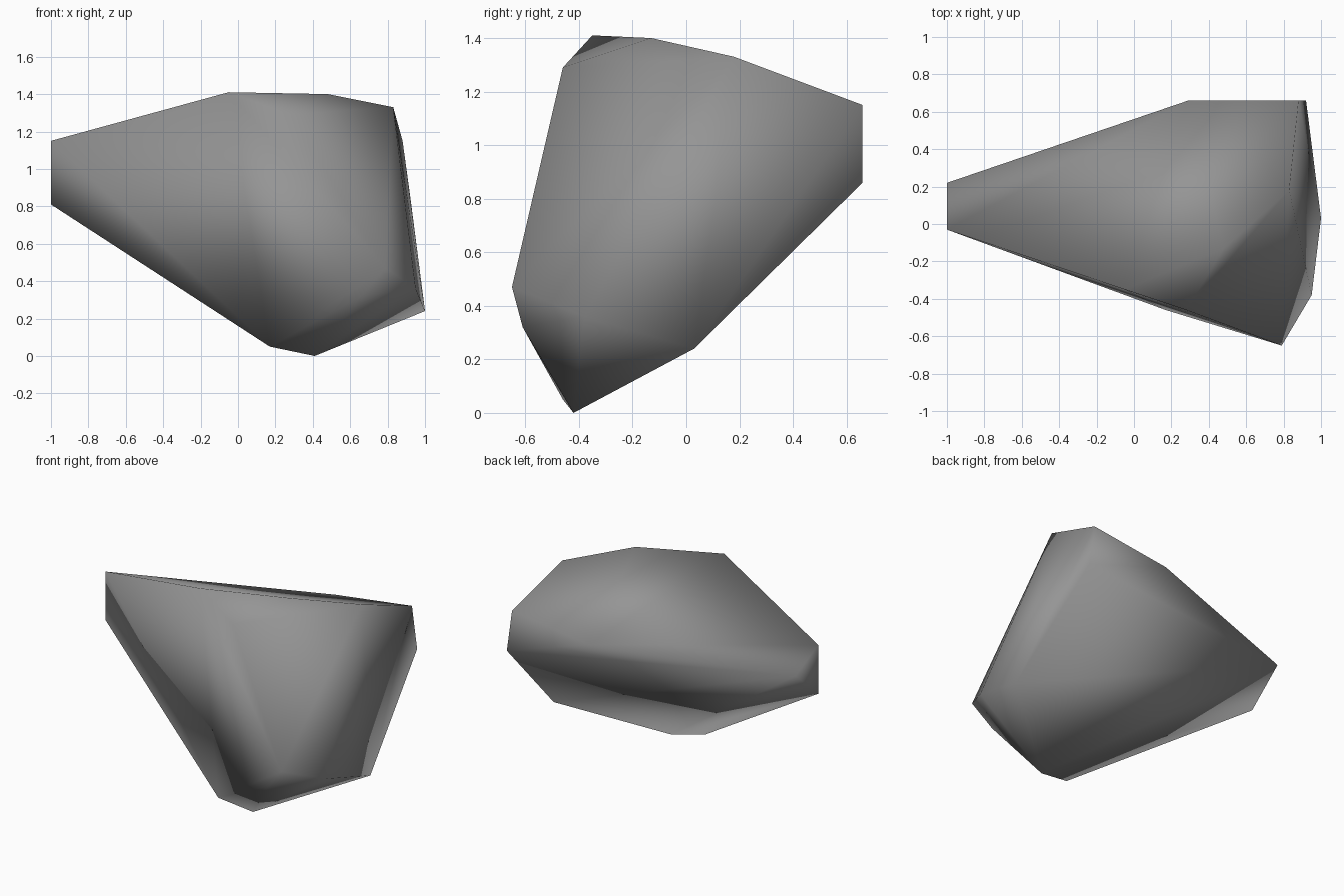
import bpy
import bmesh

if "Cube" in bpy.data.objects:
    bpy.data.objects.remove(bpy.data.objects["Cube"])

# corner points of the faceted boulder
corners = [
    # narrow left end
    (-1.0, -0.03, 1.15), (-1.0, -0.03, 0.81), (-1.0, 0.22, 1.03),
    # crown
    (-0.05, -0.35, 1.41), (0.48, -0.13, 1.40), (0.83, 0.18, 1.33), (0.28, -0.46, 1.29),
    # back facet
    (0.29, 0.66, 1.07), (0.88, 0.66, 1.15), (0.92, 0.66, 0.86),
    # front and right bulge
    (0.79, -0.65, 0.47), (0.66, -0.61, 0.32), (0.95, -0.38, 0.36),
    # keel
    (1.0, 0.03, 0.24), (0.41, -0.42, 0.0), (0.17, -0.46, 0.05),
]

stone = bpy.data.materials.new("grey_stone")
stone.diffuse_color = (0.3, 0.3, 0.3, 1.0)
stone.use_nodes = True
stone.node_tree.nodes["Principled BSDF"].inputs["Base Color"].default_value = stone.diffuse_color

# wrap the points in a convex skin, smooth shaded all over
bm = bmesh.new()
for co in corners:
    bm.verts.new(co)
hull = bmesh.ops.convex_hull(bm, input=bm.verts[:])
loose = [g for g in hull["geom_interior"] if isinstance(g, bmesh.types.BMVert)]
bmesh.ops.delete(bm, geom=loose, context='VERTS')
bmesh.ops.recalc_face_normals(bm, faces=bm.faces[:])
for f in bm.faces:
    f.smooth = True

mesh = bpy.data.meshes.new("boulder")
bm.to_mesh(mesh)
bm.free()
mesh.materials.append(stone)
boulder = bpy.data.objects.new("boulder", mesh)
bpy.context.collection.objects.link(boulder)
